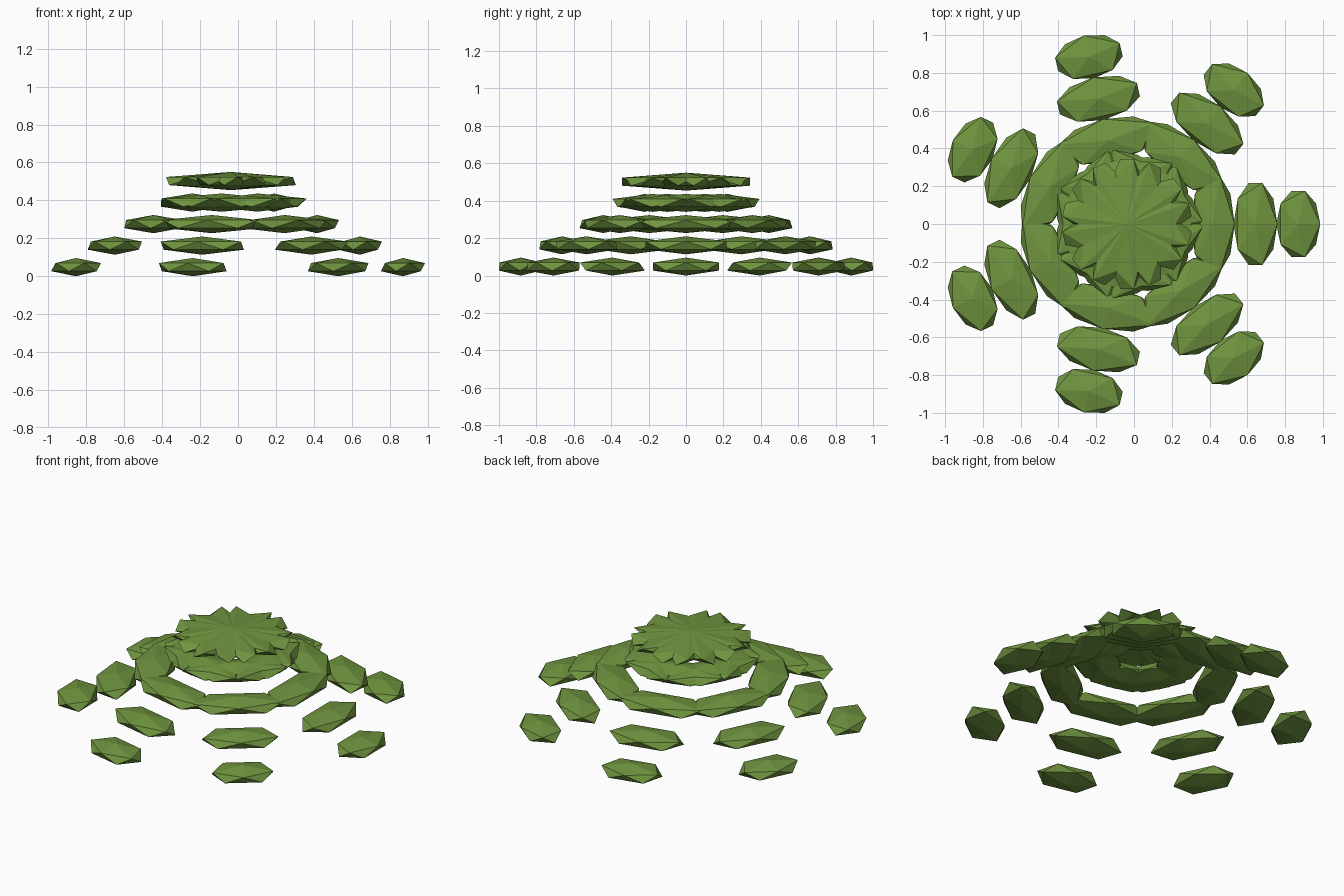
import bpy, math

if "Cube" in bpy.data.objects:
    bpy.data.objects.remove(bpy.data.objects["Cube"])

# Leaf green shared by every clump
green = bpy.data.materials.new("leaf_green")
green.diffuse_color = (0.16, 0.30, 0.05, 1)
green.use_nodes = True
green.node_tree.nodes["Principled BSDF"].inputs["Base Color"].default_value = green.diffuse_color

LAYERS = 5
PER_RING = 7
STEP = 0.2267      # ring radius lost per layer
RISE = 0.1135      # height gained per layer
X_SHIFT = -0.037   # centres the seven-fold ring on x


def leaf_clump(name, radius, angle, z, half_length):
    """Squashed icosahedron, long side tangent to the ring."""
    bpy.ops.mesh.primitive_ico_sphere_add(
        subdivisions=1, radius=1,
        location=(X_SHIFT + radius * math.cos(angle), radius * math.sin(angle), z),
        rotation=(0, 0, angle))
    ob = bpy.context.object
    ob.name = name
    ob.scale = (0.13, half_length, 0.048)
    ob.data.materials.append(green)


# Stacked rings, narrowing to crossed clumps at the top
for layer in range(LAYERS):
    for k in range(PER_RING):
        leaf_clump(f"leaf_layer_{layer + 1}_{k + 1}",
                   STEP * (LAYERS - 1 - layer),
                   k * 2 * math.pi / PER_RING,
                   0.048 + RISE * layer,
                   0.206 + 0.0493 * layer)
